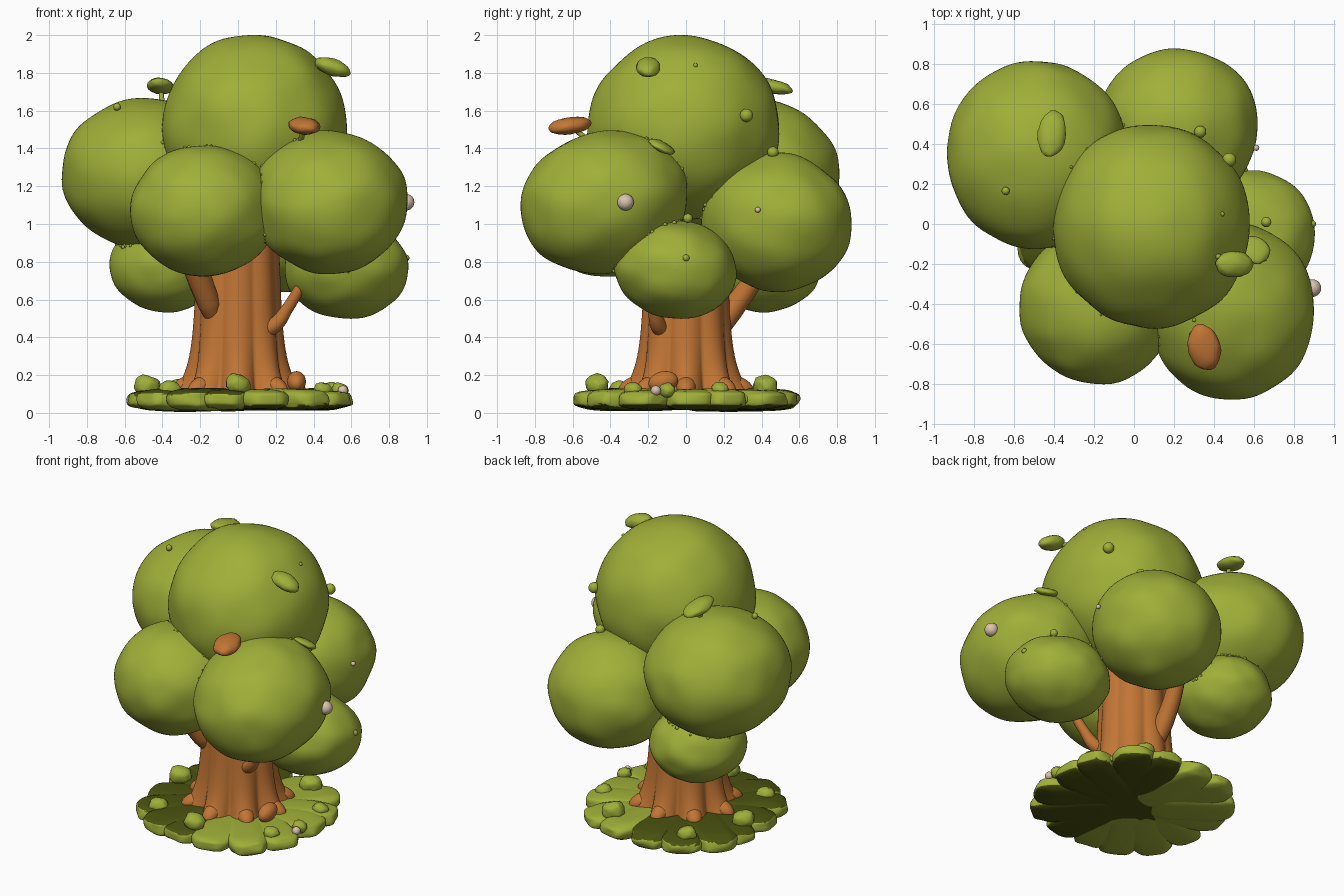
import bpy, bmesh, math, random
from mathutils import Vector, Euler, Matrix, noise

random.seed(4)
if "Cube" in bpy.data.objects:
    bpy.data.objects.remove(bpy.data.objects["Cube"])


def material(name, rgb):
    m = bpy.data.materials.new(name)
    m.use_nodes = True
    m.diffuse_color = (*rgb, 1)
    bsdf = m.node_tree.nodes["Principled BSDF"]
    bsdf.inputs["Base Color"].default_value = (*rgb, 1)
    bsdf.inputs["Roughness"].default_value = 0.8
    return m


GREEN = material("leaf green", (0.35, 0.43, 0.04))
BROWN = material("bark brown", (0.54, 0.18, 0.035))
PINK = material("pale pink", (0.70, 0.55, 0.43))
DARK = material("dark olive soil", (0.07, 0.085, 0.005))


def finish(name, bm, mat):
    bmesh.ops.recalc_face_normals(bm, faces=bm.faces)
    mesh = bpy.data.meshes.new(name)
    bm.to_mesh(mesh)
    bm.free()
    mesh.polygons.foreach_set("use_smooth", [True] * len(mesh.polygons))
    mesh.materials.append(mat)
    ob = bpy.data.objects.new(name, mesh)
    bpy.context.collection.objects.link(ob)
    return ob


def blob(name, centre, size, mat, tilt=(0, 0, 0), rough=0.0, detail=3, boxy=1.0):
    """Ellipsoid, optionally lumpy or squared off."""
    bm = bmesh.new()
    bmesh.ops.create_icosphere(bm, subdivisions=detail, radius=1)
    rot = Euler([math.radians(a) for a in tilt]).to_matrix().to_4x4()
    place = Matrix.Translation(centre) @ rot @ Matrix.Diagonal((*size, 1))
    for v in bm.verts:
        p = v.co.copy()
        lump = 1 + rough * noise.noise(p * 2.2 + Vector(centre) * 5)
        v.co = place @ Vector([math.copysign(abs(c) ** boxy, c) * lump for c in p])
    ob = finish(name, bm, mat)
    return ob, place.inverted()


def darken_underside(ob):
    """Soil colour on the faces that look down."""
    ob.data.materials.append(DARK)
    for face in ob.data.polygons:
        face.material_index = int(face.normal.z < -0.6)


def limb(name, points, radii, mat):
    """Tapered round tube along a path."""
    curve = bpy.data.curves.new(name, "CURVE")
    curve.dimensions = "3D"
    curve.bevel_depth = 1
    curve.bevel_resolution = 4
    curve.use_fill_caps = True
    line = curve.splines.new("BEZIER")
    line.bezier_points.add(len(points) - 1)
    for p, co, r in zip(line.bezier_points, points, radii):
        p.co, p.radius = co, r
        p.handle_left_type = p.handle_right_type = "AUTO"
    curve.materials.append(mat)
    ob = bpy.data.objects.new(name, curve)
    bpy.context.collection.objects.link(ob)


# Foliage masses
crown = [
    ("crown_top", (0.085, -0.01, 1.51), (0.49, 0.51, 0.49), (0, 0, 0)),
    ("crown_back_right", (-0.485, 0.345, 1.265), (0.45, 0.47, 0.40), (0, 0, 0)),
    ("crown_back_left", (0.22, 0.48, 1.01), (0.40, 0.40, 0.365), (-10, 0, 0)),
    ("crown_front_right", (-0.18, -0.41, 1.07), (0.39, 0.39, 0.35), (0, 0, 0)),
    ("crown_front_left", (0.485, -0.435, 1.115), (0.415, 0.45, 0.37), (14, 0, 0)),
    ("crown_low_left", (0.575, -0.055, 0.76), (0.33, 0.325, 0.26), (-8, 0, 0)),
    ("crown_low_right", (-0.38, 0.41, 0.78), (0.30, 0.31, 0.245), (0, 0, 0)),
]
masses = [blob(n, c, s, GREEN, t, 0.03, 5) for n, c, s, t in crown]

# Leaf crumbs along the seams between masses
bm = bmesh.new()
for i, (ob, _) in enumerate(masses):
    for other, inverse in masses[:i]:
        for v in ob.data.vertices:
            if abs((inverse @ v.co).length - 1.01) < 0.02 and random.random() < 0.35:
                r = random.uniform(0.006, 0.014)
                bmesh.ops.create_icosphere(bm, subdivisions=1, radius=r,
                                           matrix=Matrix.Translation(v.co))
finish("seam_leaves", bm, GREEN)

# Fluted trunk with flared foot
ROOTS = 8
SIDES, RINGS = 112, 28
bm = bmesh.new()
rings = []
for k in range(RINGS):
    z = 0.08 + 0.87 * (k / (RINGS - 1)) ** 1.5
    flare = math.exp(-(z - 0.08) / 0.13)
    ring = []
    for s in range(SIDES):
        a = math.tau * s / SIDES
        ridge = abs(math.cos(a * ROOTS / 2))
        r = 0.24 - 0.03 * z + 0.095 * flare + (ridge - 0.7) * (0.015 + 0.10 * flare)
        ring.append(bm.verts.new((r * math.cos(a), r * math.sin(a), z)))
    rings.append(ring)
for low, high in zip(rings, rings[1:]):
    for s in range(SIDES):
        t = (s + 1) % SIDES
        bm.faces.new((low[s], low[t], high[t], high[s]))
bm.faces.new(rings[-1])
bm.faces.new(rings[0])
finish("trunk", bm, BROWN)

# Root toes
for i in range(ROOTS):
    a = math.tau * i / ROOTS
    blob("root_toe", (0.28 * math.cos(a), 0.28 * math.sin(a), 0.14), (0.085, 0.052, 0.05),
         BROWN, (0, 25, math.degrees(a)))
blob("root_knob", (0.31, -0.12, 0.165), (0.05, 0.08, 0.055), BROWN, (12, 0, 0))

# Branches
limb("branch_left", [(0.15, -0.13, 0.44), (0.20, -0.15, 0.47), (0.26, -0.17, 0.55),
                     (0.35, -0.20, 0.70)], (0.045, 0.042, 0.032, 0.028), BROWN)
limb("branch_right", [(-0.12, -0.11, 0.48), (-0.155, -0.17, 0.58), (-0.20, -0.23, 0.70),
                      (-0.25, -0.30, 0.85)], (0.04, 0.06, 0.065, 0.07), BROWN)
limb("branch_back", [(-0.03, 0.15, 0.40), (-0.04, 0.24, 0.54), (-0.03, 0.34, 0.68),
                     (0.0, 0.44, 0.85)], (0.05, 0.06, 0.055, 0.05), BROWN)

# Grass base made of radial cushions
LOBES = 15
centre, _ = blob("grass_centre", (0.01, 0, 0.072), (0.5, 0.5, 0.055), GREEN, boxy=0.7, detail=4)
darken_underside(centre)
for i in range(LOBES):
    a = math.tau * (i + random.uniform(-0.15, 0.15)) / LOBES
    reach = 0.595 + 0.05 * math.sin(2 * a) ** 2
    half = 0.29
    cushion, _ = blob("grass_cushion",
                      (0.01 + (reach - half) * math.cos(a), (reach - half) * math.sin(a), 0.07),
                      (half, random.uniform(0.125, 0.145), random.uniform(0.052, 0.064)), GREEN,
                      (0, 0, math.degrees(a)), 0.05, 4, 0.6)
    darken_underside(cushion)

# Mossy tufts on the base
tufts = [(0, -0.47, 0.15, 0.065), (-0.48, 0.06, 0.14, 0.07), (0.26, 0.42, 0.14, 0.07),
         (0.45, -0.28, 0.12, 0.05), (-0.36, -0.35, 0.12, 0.06), (-0.3, 0.42, 0.13, 0.06),
         (0.5, 0.18, 0.12, 0.05), (0.54, -0.10, 0.12, 0.045)]
for x, y, z, r in tufts:
    blob("moss_tuft", (x, y, z), (r, r * 0.85, r * 0.8), GREEN, (10, 15, 30), 0.15, 3, 0.85)

# Mushrooms: bent cap on a thin stem
mushrooms = [
    ("brown_mushroom", (0.35, -0.615, 1.52), (0.08, 0.118, 0.045), (8, 0, 15),
     (0.33, -0.50, 1.43), BROWN),
    ("back_mushroom", (-0.41, 0.45, 1.73), (0.07, 0.12, 0.038), (-12, 0, -8),
     (-0.40, 0.41, 1.62), GREEN),
    ("top_mushroom", (0.50, -0.20, 1.83), (0.10, 0.065, 0.045), (0, 20, 0),
     (0.37, -0.14, 1.83), GREEN),
    ("side_leaf", (0.60, -0.13, 1.41), (0.08, 0.075, 0.025), (-28, 10, 0),
     (0.54, -0.22, 1.42), GREEN),
]
for name, cap, size, tilt, foot, mat in mushrooms:
    blob(name + "_cap", cap, size, mat, tilt, 0.1)
    limb(name + "_stem", [foot, cap], (0.016, 0.012), GREEN)

# Berries and buds
berries = [
    (0.89, -0.32, 1.115, 0.044, PINK), (0.555, -0.16, 0.118, 0.027, PINK),
    (0.61, 0.38, 1.075, 0.015, PINK), (0.475, 0.32, 1.575, 0.035, GREEN),
    (0.33, 0.46, 1.38, 0.03, GREEN), (-0.64, 0.165, 1.62, 0.02, GREEN),
    (0.89, 0.0, 0.82, 0.018, GREEN), (0.89, -0.05, 0.76, 0.012, GREEN),
    (0.66, 0.01, 1.03, 0.025, GREEN), (-0.20, -0.65, 1.33, 0.012, GREEN),
    (0.44, 0.05, 1.84, 0.012, GREEN), (0.37, -0.30, 1.78, 0.012, GREEN),
]
for x, y, z, r, mat in berries:
    blob("berry" if mat == PINK else "bud", (x, y, z), (r, r, r), mat)
